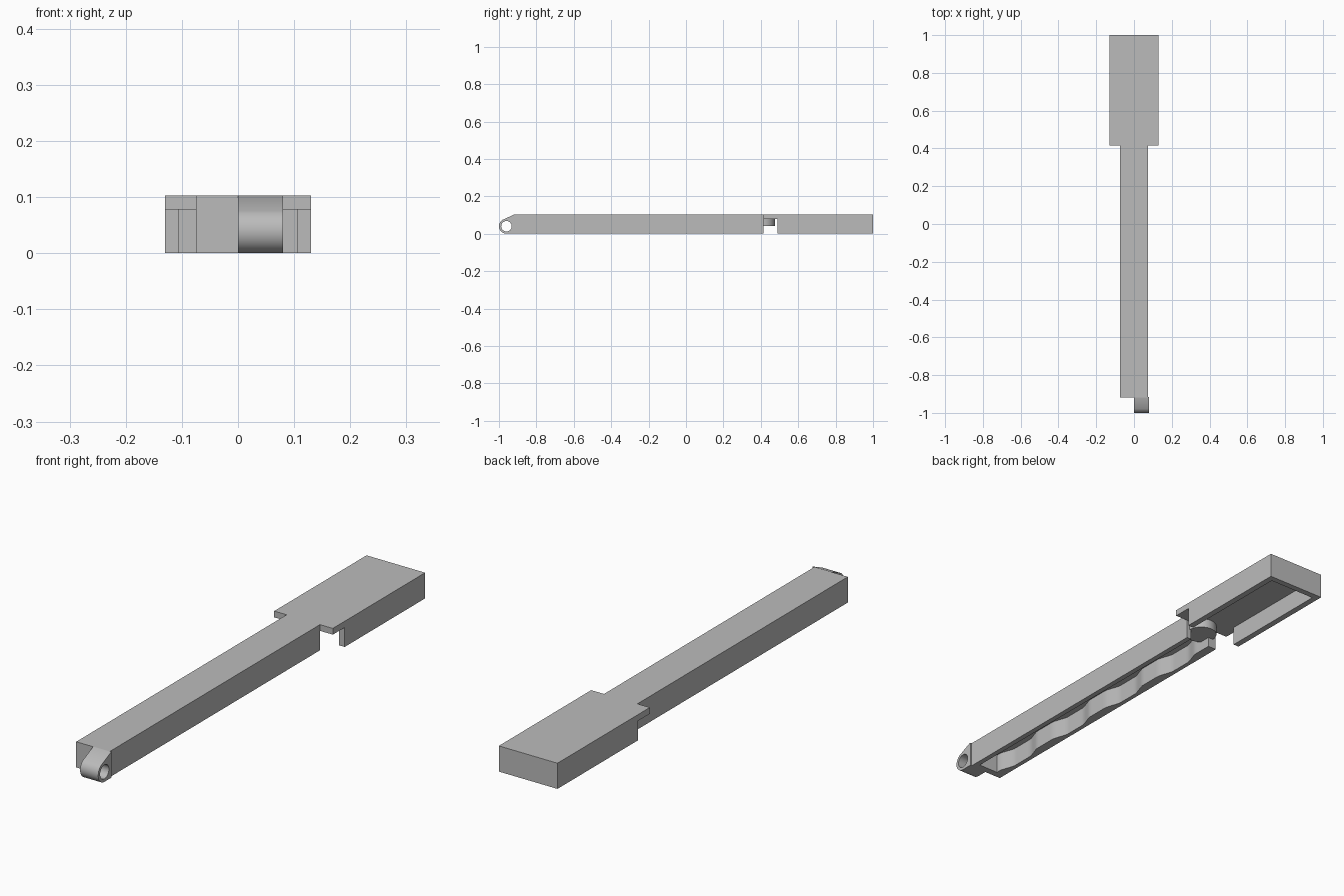
import bpy, bmesh, math

if "Cube" in bpy.data.objects:
    bpy.data.objects.remove(bpy.data.objects["Cube"])

grey = bpy.data.materials.new("plain_grey")
grey.use_nodes = True
grey.diffuse_color = (0.5, 0.5, 0.5, 1)
grey.node_tree.nodes["Principled BSDF"].inputs["Base Color"].default_value = (0.5, 0.5, 0.5, 1)

TOP, CEILING = 0.103, 0.078
ARM_L, ARM_R = 0.073, -0.075
JOINT, ARM_FRONT = 0.415, -0.918


def smooth(obj):
    bpy.ops.object.select_all(action="DESELECT")
    obj.select_set(True)
    bpy.context.view_layer.objects.active = obj
    bpy.ops.object.shade_smooth_by_angle(angle=math.radians(35))


def prism(name, outline, z0, z1):
    """Extrude a plan outline from z0 up to z1."""
    bm = bmesh.new()
    base = bm.faces.new([bm.verts.new((x, y, z0)) for x, y in outline])
    grown = bmesh.ops.extrude_face_region(bm, geom=[base])["geom"]
    for v in grown:
        if isinstance(v, bmesh.types.BMVert):
            v.co.z = z1
    bmesh.ops.recalc_face_normals(bm, faces=bm.faces)
    mesh = bpy.data.meshes.new(name)
    bm.to_mesh(mesh)
    bm.free()
    obj = bpy.data.objects.new(name, mesh)
    bpy.context.collection.objects.link(obj)
    mesh.materials.append(grey)
    smooth(obj)
    return obj


def rect(x0, x1, y0, y1):
    return [(x0, y0), (x1, y0), (x1, y1), (x0, y1)]


# Top plate: wide head and narrow arm in one outline
prism("top_plate", [(ARM_R, ARM_FRONT), (ARM_L, ARM_FRONT), (ARM_L, JOINT), (0.13, JOINT),
                    (0.13, 1), (-0.13, 1), (-0.13, JOINT), (ARM_R, JOINT)], CEILING, TOP)

# Arm walls: open channel with a wavy inner face on one side
inner_front, steps = -0.89, 96
wave = []
for i in range(steps + 1):
    y = inner_front + (JOINT - inner_front) * i / steps
    swell = max(-1, min(1, 1.8 * math.sin(2 * math.pi * (y - 0.3) / 0.325)))
    wave.append((-0.047 + 0.010 * swell, y))
prism("arm_walls", [(ARM_R, JOINT), (ARM_R, ARM_FRONT), (ARM_L, ARM_FRONT), (ARM_L, JOINT),
                    (0.052, JOINT), (0.052, inner_front)] + wave, 0, CEILING)

# Head walls: three sides, open towards the arm
prism("head_walls", [(-0.13, 0.49), (-0.105, 0.49), (-0.105, 0.975), (0.105, 0.975),
                     (0.105, 0.49), (0.13, 0.49), (0.13, 1), (-0.13, 1)], 0, CEILING)

# Round tongue under the joint
disc = [(0.06 * math.cos(math.tau * i / 48), JOINT + 0.06 * math.sin(math.tau * i / 48))
        for i in range(48)]
prism("joint_disc", disc, 0.04, CEILING + 0.005)

# Hinge barrel: side profile with a hole, extruded sideways
def arc(radius, start, end, count):
    angles = [math.radians(start + (end - start) * i / count) for i in range(count + 1)]
    return [(-0.96 + radius * math.cos(a), 0.04 + radius * math.sin(a)) for a in angles]


curve = bpy.data.curves.new("hinge_barrel", "CURVE")
curve.dimensions = "2D"
curve.fill_mode = "BOTH"
curve.extrude = 0.04
profile = [(-0.915, 0), (-0.915, TOP), (-0.918, TOP)] + arc(0.04, 118, 270, 24)
for points in (profile, arc(0.028, 0, 360, 32)[:-1]):
    spline = curve.splines.new("POLY")
    spline.points.add(len(points) - 1)
    for p, (u, v) in zip(spline.points, points):
        p.co = (u, v, 0, 1)
    spline.use_cyclic_u = True
curve.materials.append(grey)
hinge = bpy.data.objects.new("hinge_barrel", curve)
bpy.context.collection.objects.link(hinge)
hinge.location.x = 0.04
hinge.rotation_euler = (math.pi / 2, 0, math.pi / 2)
bpy.ops.object.select_all(action="DESELECT")
hinge.select_set(True)
bpy.context.view_layer.objects.active = hinge
bpy.ops.object.convert(target="MESH")
hinge = bpy.context.view_layer.objects.active

# Weld the barrel so its sides and caps share edges
bm = bmesh.new()
bm.from_mesh(hinge.data)
bmesh.ops.remove_doubles(bm, verts=bm.verts, dist=0.0001)
bmesh.ops.recalc_face_normals(bm, faces=bm.faces)
bm.to_mesh(hinge.data)
bm.free()
smooth(hinge)
